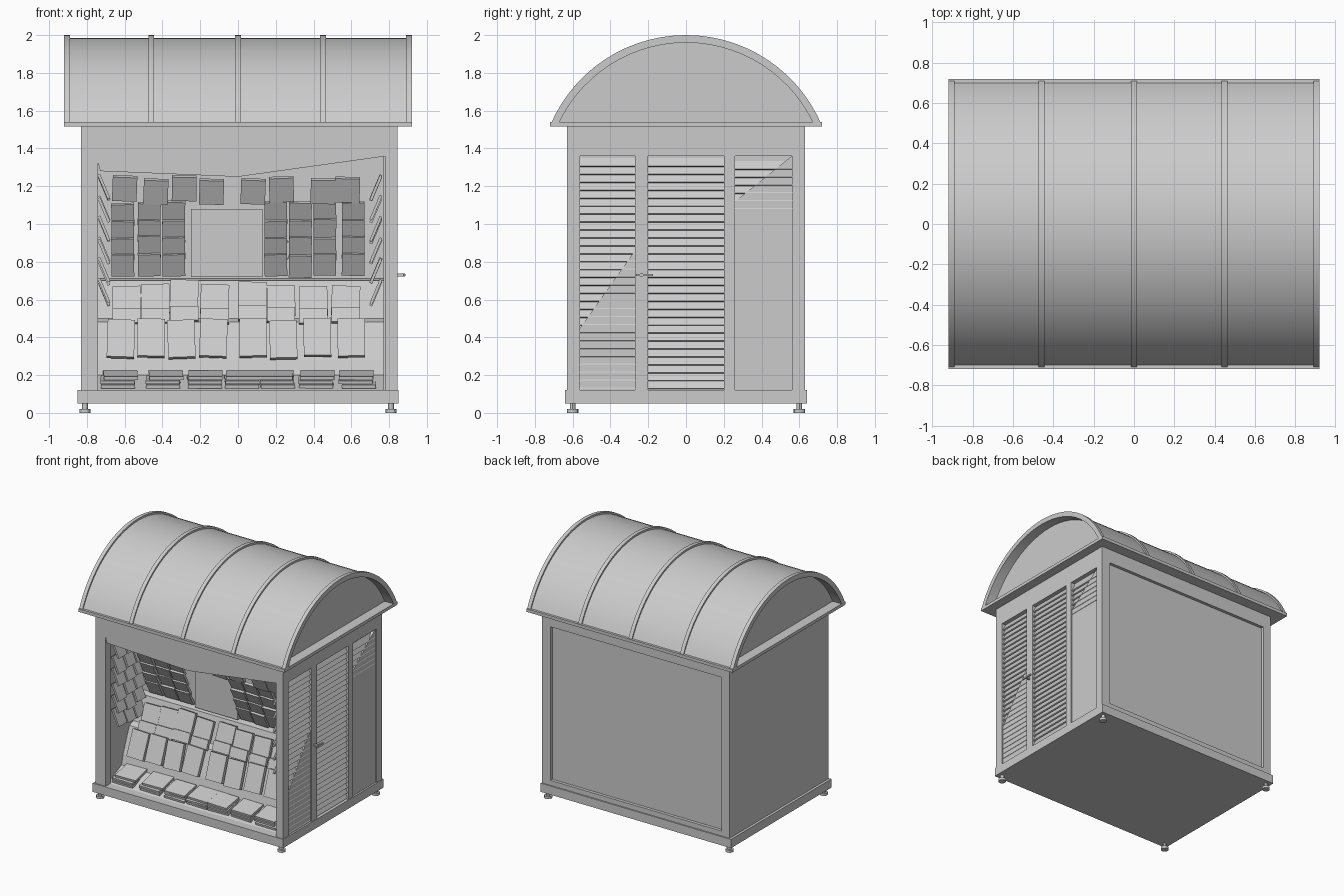
import bpy, bmesh, math, random
from mathutils import Matrix, Vector, Euler

if "Cube" in bpy.data.objects:
    bpy.data.objects.remove(bpy.data.objects["Cube"])
random.seed(4)

grey = bpy.data.materials.new("light_grey")
grey.use_nodes = True
grey.diffuse_color = (0.6, 0.6, 0.6, 1)
grey.node_tree.nodes["Principled BSDF"].inputs["Base Color"].default_value = (0.6, 0.6, 0.6, 1)


def finish(name, bm, smooth=False):
    bmesh.ops.recalc_face_normals(bm, faces=bm.faces)
    mesh = bpy.data.meshes.new(name)
    bm.to_mesh(mesh)
    bm.free()
    mesh.materials.append(grey)
    obj = bpy.data.objects.new(name, mesh)
    bpy.context.collection.objects.link(obj)
    if smooth:
        bpy.ops.object.select_all(action="DESELECT")
        obj.select_set(True)
        bpy.context.view_layer.objects.active = obj
        bpy.ops.object.shade_smooth_by_angle(angle=math.radians(30))
    return obj


def blocks(name, items):
    """Several boxes in one object: (centre, size, rotation)."""
    bm = bmesh.new()
    for centre, size, rot in items:
        m = Matrix.LocRotScale(Vector(centre), Euler(rot), Vector(size))
        bmesh.ops.create_cube(bm, size=1, matrix=m)
    return finish(name, bm)


def box(name, x0, x1, y0, y1, z0, z1):
    centre = ((x0 + x1) / 2, (y0 + y1) / 2, (z0 + z1) / 2)
    return blocks(name, [(centre, (x1 - x0, y1 - y0, z1 - z0), (0, 0, 0))])


def prism(name, points, axis, start, end, smooth=False):
    """Extrude a profile along x (points are y,z) or along y (points are x,z)."""
    bm = bmesh.new()
    place = (lambda p: (start, p[0], p[1])) if axis == "x" else (lambda p: (p[0], start, p[1]))
    face = bm.faces.new([bm.verts.new(place(p)) for p in points])
    ext = bmesh.ops.extrude_face_region(bm, geom=[face])
    move = (end - start, 0, 0) if axis == "x" else (0, end - start, 0)
    bmesh.ops.translate(bm, vec=move, verts=[v for v in ext["geom"] if isinstance(v, bmesh.types.BMVert)])
    return finish(name, bm, smooth)


def arc(half, rise, base=1.52, steps=28):
    """Circular arc over the given half width."""
    r = (half * half + rise * rise) / (2 * rise)
    a = math.asin(half / r)
    return [(r * math.sin(t), base + rise - r + r * math.cos(t))
            for t in (-a + 2 * a * i / steps for i in range(steps + 1))]


# Base and feet
box("base", -0.85, 0.85, -0.64, 0.64, 0.05, 0.12)
bm = bmesh.new()
for sx in (-1, 1):
    for sy in (-1, 1):
        for r, z, h in ((0.03, 0.01, 0.02), (0.015, 0.03, 0.04)):
            bmesh.ops.create_cone(bm, cap_ends=True, segments=12, radius1=r, radius2=r, depth=h,
                                  matrix=Matrix.Translation((sx * 0.81, sy * 0.6, z)))
finish("feet", bm, True)

# Walls
box("left_side_wall", -0.83, -0.76, -0.63, 0.63, 0.12, 1.52)
box("front_left_post", -0.83, -0.74, -0.63, -0.56, 0.12, 1.52)
box("front_right_post", 0.78, 0.845, -0.63, -0.56, 0.12, 1.52)
box("back_panel", -0.8, 0.8, 0.58, 0.605, 0.12, 1.52)
box("back_post_a", -0.83, -0.76, 0.58, 0.63, 0.12, 1.52)
box("back_post_b", 0.77, 0.845, 0.56, 0.63, 0.12, 1.52)
box("back_top_rail", -0.77, 0.78, 0.58, 0.63, 1.4, 1.52)
box("back_bottom_rail", -0.77, 0.78, 0.58, 0.63, 0.12, 0.16)
prism("front_header", [(-0.75, 1.52), (-0.75, 1.36), (-0.73, 1.28), (0, 1.25), (0.79, 1.36), (0.79, 1.52)],
      "y", -0.63, -0.52)
box("ceiling", -0.78, 0.8, -0.55, 0.6, 1.36, 1.5)

# Louvred side with the door
box("side_backing", 0.77, 0.81, -0.6, 0.6, 0.12, 1.52)
box("side_top_rail", 0.79, 0.845, -0.6, 0.6, 1.36, 1.52)
for n, (y0, y1) in enumerate(((-0.63, -0.56), (-0.27, -0.2), (0.2, 0.26), (0.56, 0.63))):
    box("side_post_%d" % (n + 1), 0.79, 0.845, y0, y1, 0.12, 1.4)
slats = []
for yc, w, low in ((-0.415, 0.29, 0.15), (0, 0.4, 0.15), (0.41, 0.3, 1.1)):
    z = low
    while z < 1.35:
        slats.append(((0.822, yc, z), (0.01, w, 0.05), (0, math.radians(-28), 0)))
        z += 0.042
blocks("louvre_slats", slats)
prism("side_infill", [(0.26, 0.12), (0.56, 0.12), (0.56, 1.36), (0.26, 1.12)], "x", 0.8, 0.836)
prism("lower_infill", [(-0.56, 0.12), (-0.27, 0.12), (-0.27, 0.86), (-0.56, 0.45)], "x", 0.8, 0.836)
blocks("door_handle", [((0.86, -0.235, 0.73), (0.05, 0.015, 0.015), (0, 0, 0)),
                       ((0.88, -0.22, 0.73), (0.012, 0.09, 0.012), (0, 0, 0))])

# Roof: soffit, vaulted shell, recessed gables and ribs
box("soffit", -0.92, 0.92, -0.72, 0.72, 1.515, 1.54)
outer, inner = arc(0.71, 0.465), arc(0.68, 0.44)
prism("roof_shell", outer + inner[::-1], "x", -0.91, 0.91, True)
prism("gable_fill", arc(0.69, 0.45), "x", -0.84, 0.84)
rib_outer = arc(0.72, 0.48)
for n, x in enumerate((-0.905, -0.46, 0, 0.45, 0.905)):
    prism("roof_rib_%d" % (n + 1), rib_outer + inner[::-1], "x", x - 0.015, x + 0.015, True)

# Display counter, back wall and hatch
prism("stepped_counter", [(-0.57, 0.12), (-0.4, 0.2), (-0.38, 0.28), (-0.3, 0.48), (-0.25, 0.5),
                          (-0.19, 0.7), (-0.1, 0.72), (-0.1, 0.12)], "x", -0.76, 0.79)
box("display_back_wall", -0.77, 0.79, -0.14, -0.1, 0.7, 1.4)
box("hatch_panel", -0.25, 0.13, -0.19, -0.13, 0.72, 1.08)


def jitter(a):
    return random.uniform(-a, a)


# Flat stacks of papers at the front
stacks = []
for x in (-0.63, -0.39, -0.18, 0.02, 0.2, 0.42, 0.63):
    for k in range(3):
        stacks.append(((x + jitter(0.01), -0.48 + jitter(0.01), 0.155 + k * 0.022),
                       (0.18, 0.16, 0.018), (0.2, 0, jitter(0.05))))
blocks("paper_stacks", stacks)

# Magazines leaning back on the two steps
columns = (-0.62, -0.46, -0.3, -0.13, 0.08, 0.24, 0.42, 0.6)
leaning = []
for x in columns:
    leaning.append(((x, -0.38, 0.39 + jitter(0.01)), (0.145, 0.03, 0.21), (-0.36, jitter(0.04), 0)))
    leaning.append(((x * 0.95, -0.31, 0.52 + jitter(0.01)), (0.15, 0.025, 0.08), (-0.36, 0, 0)))
    leaning.append(((x * 0.95, -0.26, 0.61 + jitter(0.02)), (0.15, 0.025, 0.16), (-0.36, jitter(0.04), 0)))
blocks("leaning_magazines", leaning)

# Overhead magazines tipped towards the floor
hanging = []
for x in (-0.61, -0.47, -0.34, 0.2, 0.33, 0.46, 0.61):
    for k in range(4):
        hanging.append(((x, -0.19 - 0.035 * k, 0.785 + 0.09 * k + jitter(0.008)),
                        (0.12, 0.02, 0.13), (0.5, jitter(0.03), 0)))
for x in (-0.6, -0.435, -0.285, -0.14, 0.08, 0.23, 0.45, 0.58):
    hanging.append(((x, -0.36, 1.18 + jitter(0.01)), (0.13, 0.025, 0.14), (0.45, jitter(0.04), 0)))
blocks("hanging_magazines", hanging)

# Magazines racked on both inner side walls
racked = []
for side, wall in ((-1, -0.725), (1, 0.745)):
    for k in range(6):
        for y in (-0.5, -0.38, -0.26):
            racked.append(((wall - side * 0.015, y, 0.64 + 0.11 * k + jitter(0.01)),
                           (0.015, 0.105, 0.14), (0, side * 0.4, 0)))
blocks("racked_magazines", racked)
